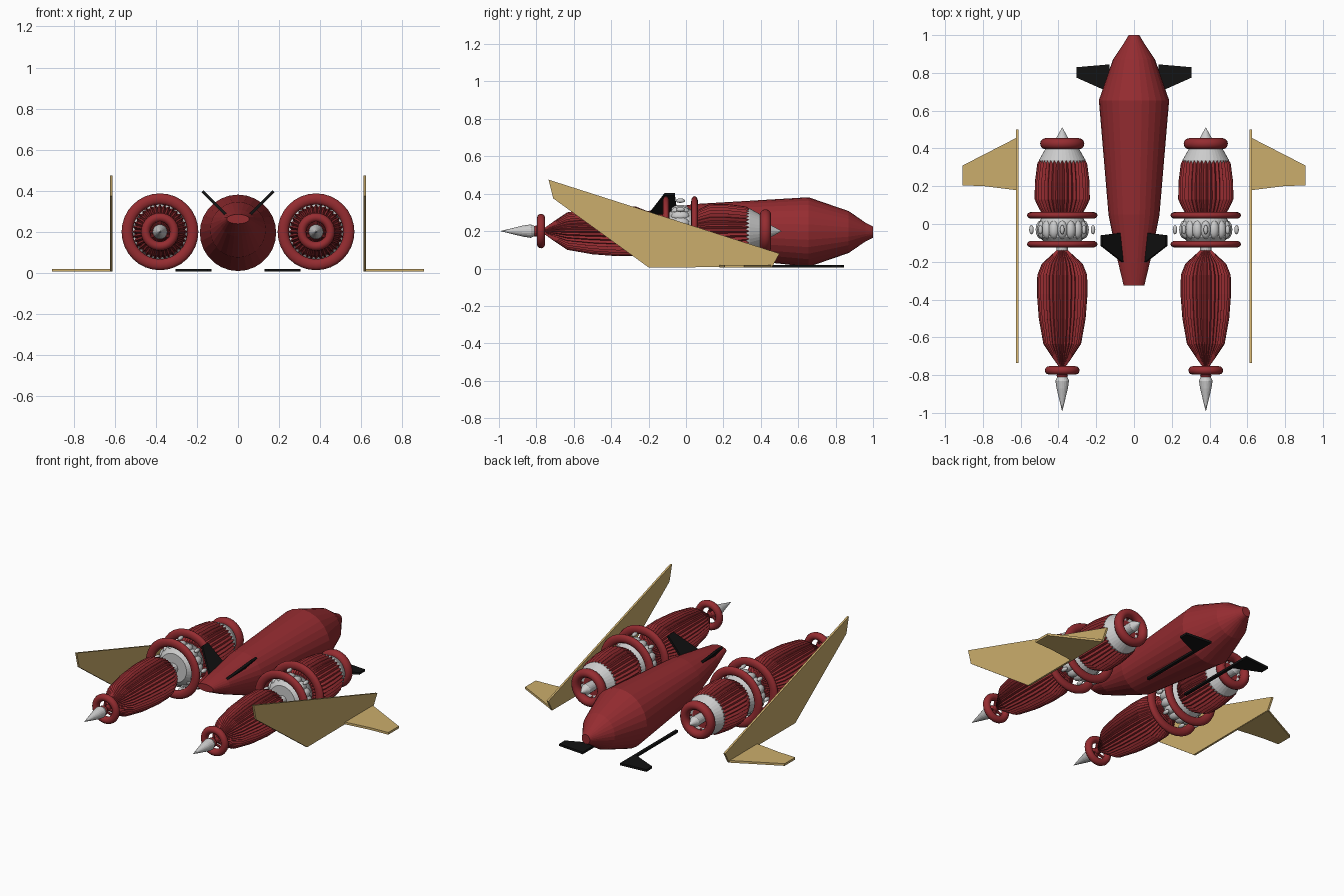
import bpy, bmesh, math
from mathutils import Vector, Matrix

if "Cube" in bpy.data.objects:
    bpy.data.objects.remove(bpy.data.objects["Cube"])


def material(name, rgb):
    m = bpy.data.materials.new(name)
    m.diffuse_color = (*rgb, 1)
    m.use_nodes = True
    m.node_tree.nodes["Principled BSDF"].inputs["Base Color"].default_value = m.diffuse_color
    return m


RED = material("red_paint", (0.30, 0.025, 0.03))
GOLD = material("gold_paint", (0.60, 0.42, 0.15))
BLACK = material("black_paint", (0.006, 0.006, 0.006))
GREY = None
EX, EZ = 0.38, 0.2  # engine axis


def finish(name, bm, mat, smooth=None):
    bmesh.ops.recalc_face_normals(bm, faces=bm.faces)
    me = bpy.data.meshes.new(name)
    bm.to_mesh(me)
    bm.free()
    ob = bpy.data.objects.new(name, me)
    bpy.context.collection.objects.link(ob)
    if mat:
        me.materials.append(mat)
    if smooth:
        me.shade_smooth()
        bpy.context.view_layer.objects.active = ob
        ob.select_set(True)
        bpy.ops.object.shade_smooth_by_angle(angle=math.radians(smooth))
        ob.select_set(False)
    return ob


def loft(name, rings, mat, sides=28, rib=1.0, x=0, smooth=None):
    """Rings of (y, radius x, radius z, centre z); rib < 1 sinks every other point."""
    bm = bmesh.new()
    loops = []
    for y, rx, rz, cz in rings:
        loop = []
        for i in range(sides):
            a = 2 * math.pi * i / sides
            k = rib if i % 2 else 1
            loop.append(bm.verts.new((x + k * rx * math.cos(a), y, cz + k * rz * math.sin(a))))
        loops.append(loop)
    for p, q in zip(loops, loops[1:]):
        for i in range(sides):
            j = (i + 1) % sides
            bm.faces.new((p[i], p[j], q[j], q[i]))
    bm.faces.new(loops[0])
    bm.faces.new(loops[-1])
    return finish(name, bm, mat, smooth)


def lathe(name, profile, mat, x, **kw):
    return loft(name, [(y, r, r, EZ) for y, r in profile], mat, x=x, **kw)


def ring(name, x, y, major, minor, depth, mat):
    """Torus around the engine axis, with its own half depth along y."""
    bm = bmesh.new()
    n, m = 32, 12
    v = [[bm.verts.new((x + (major + minor * math.cos(b)) * math.cos(a), y + depth * math.sin(b),
                        EZ + (major + minor * math.cos(b)) * math.sin(a)))
          for b in (2 * math.pi * j / m for j in range(m))]
         for a in (2 * math.pi * i / n for i in range(n))]
    for i in range(n):
        for j in range(m):
            k, l = (i + 1) % n, (j + 1) % m
            bm.faces.new((v[i][j], v[k][j], v[k][l], v[i][l]))
    finish(name, bm, mat, 60)


def beads(name, x, y, radius, size, count, mat):
    bm = bmesh.new()
    for i in range(count):
        a = 2 * math.pi * i / count
        mtx = (Matrix.Translation((x + radius * math.cos(a), y, EZ + radius * math.sin(a)))
               @ Matrix.Diagonal((size[0], size[1], size[0], 1)))
        bmesh.ops.create_uvsphere(bm, u_segments=12, v_segments=8, radius=1, matrix=mtx)
    finish(name, bm, mat, 60)


def struts(name, x, y0, y1, r0, r1, count, mat):
    bm = bmesh.new()
    for i in range(count):
        a = 2 * math.pi * i / count + math.pi / 2
        p = Vector((x + r0 * math.cos(a), y0, EZ + r0 * math.sin(a)))
        q = Vector((x + r1 * math.cos(a), y1, EZ + r1 * math.sin(a)))
        d = q - p
        mtx = Matrix.Translation((p + q) / 2) @ d.to_track_quat('Z', 'Y').to_matrix().to_4x4()
        bmesh.ops.create_cone(bm, cap_ends=True, segments=8, radius1=0.008, radius2=0.008,
                              depth=d.length, matrix=mtx)
    finish(name, bm, mat)


def plate(name, points, thickness, mat):
    """Flat panel from a planar 3D outline, thickened evenly to both sides."""
    bm = bmesh.new()
    f = bm.faces.new([bm.verts.new(p) for p in points])
    f.normal_update()
    n = f.normal.copy()
    bmesh.ops.translate(bm, verts=bm.verts, vec=-n * thickness / 2)
    top = bmesh.ops.extrude_face_region(bm, geom=[f], use_keep_orig=True)["geom"]
    bmesh.ops.translate(bm, verts=[e for e in top if isinstance(e, bmesh.types.BMVert)],
                        vec=n * thickness)
    finish(name, bm, mat)


# Central body: blunt nose, tapering and flattening to a raised tail
loft("fuselage", [(-0.325, 0.055, 0.023, 0.262), (-0.2, 0.085, 0.065, 0.243),
                  (0.05, 0.135, 0.135, 0.21), (0.655, 0.186, 0.186, 0.195),
                  (0.87, 0.112, 0.112, 0.195), (0.96, 0.052, 0.05, 0.195),
                  (1.0, 0.028, 0.03, 0.195)], RED)

for side, s in (("left", -1), ("right", 1)):
    x = s * EX
    # Ribbed engine casings
    lathe(f"{side}_front_casing", [(-0.755, 0.018), (-0.71, 0.05), (-0.635, 0.1), (-0.5, 0.124),
                                   (-0.37, 0.134), (-0.27, 0.132), (-0.21, 0.108), (-0.13, 0.02)],
          RED, x, sides=72, rib=0.91)
    lathe(f"{side}_rear_casing", [(0.06, 0.11), (0.085, 0.125), (0.13, 0.146), (0.22, 0.145),
                                  (0.32, 0.132), (0.355, 0.112), (0.39, 0.08)],
          RED, x, sides=72, rib=0.91)
    lathe(f"{side}_exhaust_cone", [(0.29, 0.12), (0.34, 0.122), (0.4, 0.088), (0.385, 0.05)],
          GREY, x, sides=36)
    # Spikes on the engine axis
    lathe(f"{side}_front_spike", [(-0.99, 0.001), (-0.87, 0.03), (-0.83, 0.036), (-0.81, 0.027)],
          GREY, x, sides=20)
    lathe(f"{side}_front_neck", [(-0.82, 0.025), (-0.8, 0.03), (-0.78, 0.018), (-0.72, 0.018)],
          RED, x, sides=16)
    lathe(f"{side}_rear_spike", [(0.37, 0.03), (0.455, 0.032), (0.51, 0.001)], GREY, x, sides=20)
    # Rings and their struts
    ring(f"{side}_nose_ring", x, -0.775, 0.07, 0.022, 0.022, RED)
    struts(f"{side}_nose_struts", x, -0.79, -0.775, 0.015, 0.065, 3, RED)
    ring(f"{side}_exhaust_ring", x, 0.425, 0.09, 0.027, 0.029, RED)
    struts(f"{side}_exhaust_struts", x, 0.385, 0.42, 0.07, 0.088, 4, RED)
    ring(f"{side}_middle_ring_front", x, -0.107, 0.16, 0.027, 0.018, RED)
    ring(f"{side}_middle_ring_rear", x, 0.046, 0.16, 0.027, 0.018, RED)
    # Mechanical hub between the casings
    lathe(f"{side}_hub", [(-0.1, 0.09), (-0.07, 0.12), (-0.045, 0.127), (-0.015, 0.127),
                          (0.015, 0.12), (0.07, 0.09)], GREY, x, sides=32)
    lathe(f"{side}_shaft", [(-0.16, 0.03), (-0.09, 0.03)], GREY, x, sides=16)
    beads(f"{side}_hub_lobes", x, -0.03, 0.112, (0.029, 0.05), 16, GREY)
    beads(f"{side}_hub_beads", x, -0.03, 0.163, (0.012, 0.025), 8, GREY)
    # Upright side panel and its winglet
    plate(f"{side}_side_panel", [(s * 0.618, y, z) for y, z in
                                 ((-0.735, 0.475), (0.5, 0.08), (0.46, 0.008), (-0.2, 0.006),
                                  (-0.71, 0.375))], 0.012, GOLD)
    plate(f"{side}_winglet", [(s * a, y, 0.013) for a, y in
                              ((0.615, 0.46), (0.907, 0.31), (0.907, 0.205), (0.79, 0.2),
                               (0.615, 0.178))], 0.014, GOLD)
    # Ground skid with a small fin at its rear
    plate(f"{side}_skid", [(s * a, y, 0.013) for a, y in
                           ((0.13, 0.845), (0.305, 0.83), (0.305, 0.775), (0.148, 0.705),
                            (0.148, 0.29), (0.13, 0.29))], 0.014, BLACK)
    # Splayed tail fin
    plate(f"{side}_tail_fin", [(s * (0.055 + d), y, 0.28 + d) for d, y in
                               ((0, -0.045), (0.118, -0.06), (0.118, -0.115), (0.0, -0.207))],
          0.014, BLACK)
